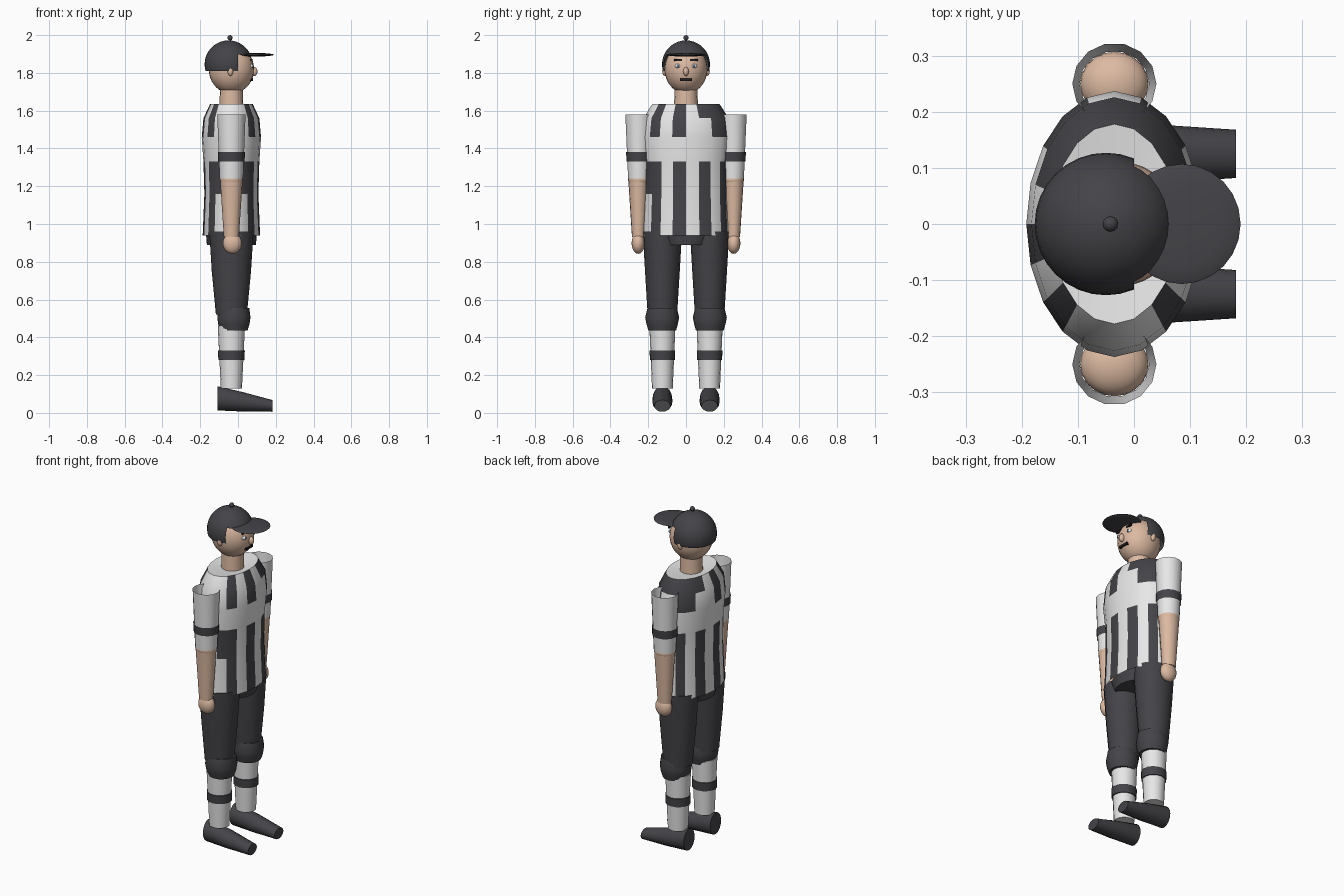
import bpy, bmesh, math
from mathutils import Vector, Matrix

if "Cube" in bpy.data.objects:
    bpy.data.objects.remove(bpy.data.objects["Cube"])


def material(name, rgb):
    m = bpy.data.materials.new(name)
    m.use_nodes = True
    m.diffuse_color = (*rgb, 1)
    m.node_tree.nodes["Principled BSDF"].inputs["Base Color"].default_value = (*rgb, 1)
    return m


DARK = material("charcoal", (0.058, 0.056, 0.064))
WHITE = material("white", (0.8, 0.8, 0.8))
SKIN = material("skin", (0.72, 0.49, 0.36))
BLACK = material("black", (0.015, 0.013, 0.013))
BLUE = material("iris_blue", (0.1, 0.16, 0.25))
CX = -0.035  # body axis


def finish(name, bm, *mats):
    mesh = bpy.data.meshes.new(name)
    bmesh.ops.recalc_face_normals(bm, faces=bm.faces)
    bm.to_mesh(mesh)
    bm.free()
    obj = bpy.data.objects.new(name, mesh)
    bpy.context.collection.objects.link(obj)
    for m in mats:
        mesh.materials.append(m)
    bpy.ops.object.select_all(action="DESELECT")
    obj.select_set(True)
    bpy.context.view_layer.objects.active = obj
    bpy.ops.object.shade_smooth_by_angle(angle=math.radians(40))
    return obj


def loft(name, rings, mat, n=16, caps=True, along_x=False):
    """Skin elliptical rings given as (centre, radius a, radius b)."""
    bm = bmesh.new()
    loops = []
    for centre, a, b in rings:
        loop = []
        for i in range(n):
            t = math.tau * i / n
            u, v = a * math.cos(t), b * math.sin(t)
            offset = Vector((0, u, v)) if along_x else Vector((u, v, 0))
            loop.append(bm.verts.new(Vector(centre) + offset))
        loops.append(loop)
    for lo, hi in zip(loops, loops[1:]):
        for i in range(n):
            j = (i + 1) % n
            bm.faces.new((lo[i], lo[j], hi[j], hi[i]))
    if caps:
        bm.faces.new(loops[0])
        bm.faces.new(loops[-1])
    return finish(name, bm, mat)


def ball(name, centre, radii, mat, u=20, v=12):
    bm = bmesh.new()
    place = Matrix.Translation(centre) @ Matrix.Diagonal((*radii, 1))
    bmesh.ops.create_uvsphere(bm, u_segments=u, v_segments=v, radius=1, matrix=place)
    return finish(name, bm, mat)


def box(name, centre, size, mat):
    bm = bmesh.new()
    place = Matrix.Translation(centre) @ Matrix.Diagonal((*size, 1))
    bmesh.ops.create_cube(bm, size=1, matrix=place)
    return finish(name, bm, mat)


# Striped shirt: each level is (height, radius x, radius y)
levels = [(0.94, 0.152, 0.23), (1.16, 0.143, 0.222), (1.33, 0.148, 0.222),
          (1.46, 0.157, 0.237), (1.56, 0.148, 0.226), (1.635, 0.113, 0.178),
          (1.62, 0.05, 0.05)]
shirt = loft("striped_shirt", [((CX, 0, z), a, b) for z, a, b in levels],
             WHITE, n=20, caps=False)
shirt.data.materials.append(DARK)
stripes = [(-3, -1, 1, 3), (-4, -3, -1, 1, 3), (), (-3, -1, 2, 3),
           (-3, -1, 1, 2, 3, 4), ()]
for p in shirt.data.polygons:
    row, col = divmod(p.index, 20)
    angle = math.asin(math.sin(math.radians(col * 18 + 9)))
    strip = math.floor(math.degrees(angle) / 18)
    p.material_index = int(strip in stripes[row])

loft("pelvis", [((CX, 0, 0.89), 0.13, 0.13), ((CX, 0, 0.955), 0.135, 0.18)], DARK, 20)
loft("neck", [((CX, 0, 1.60), 0.064, 0.064), ((CX, 0, 1.73), 0.06, 0.06)], SKIN)

# Arms and legs, one pass per side
for side, s in (("left", 1), ("right", -1)):
    def limb(part, y, rings, mat, n=16, caps=True, x=CX):
        loft(f"{side}_{part}", [((x, s * y, z), a, b) for z, a, b in rings], mat, n, caps)

    limb("sleeve", 0.25, [(1.24, 0.062, 0.058), (1.58, 0.075, 0.073)], WHITE, 14, False)
    limb("sleeve_band", 0.25, [(1.33, 0.07, 0.066), (1.38, 0.072, 0.069)], DARK, 14, False)
    ball(f"{side}_elbow", (CX, s * 0.25, 1.235), (0.061, 0.057, 0.04), SKIN)
    limb("forearm", 0.252, [(0.93, 0.04, 0.034), (1.24, 0.06, 0.054)], SKIN)
    ball(f"{side}_hand", (-0.03, s * 0.253, 0.898), (0.05, 0.035, 0.056), SKIN)
    limb("thigh", 0.125, [(0.52, 0.082, 0.078), (0.75, 0.104, 0.092),
                          (0.96, 0.117, 0.104)], DARK)
    limb("knee_cuff", 0.126, [(0.435, 0.072, 0.073), (0.47, 0.083, 0.083),
                              (0.505, 0.088, 0.09), (0.555, 0.082, 0.078)], DARK, x=-0.022)
    limb("sock", 0.125, [(0.13, 0.056, 0.055), (0.46, 0.072, 0.069)], WHITE)
    limb("sock_band", 0.125, [(0.28, 0.069, 0.066), (0.33, 0.071, 0.068)], DARK)
    loft(f"{side}_shoe", [((-0.108, s * 0.125, 0.077), 0.052, 0.064),
                          ((0.03, s * 0.125, 0.058), 0.053, 0.051),
                          ((0.182, s * 0.125, 0.037), 0.043, 0.031)],
         DARK, along_x=True)

    # Face features
    ball(f"{side}_ear", (-0.04, s * 0.112, 1.81), (0.016, 0.014, 0.026), SKIN, 10, 8)
    ball(f"{side}_eye", (0.068, s * 0.042, 1.836), (0.013, 0.016, 0.012), WHITE, 12, 8)
    ball(f"{side}_iris", (0.078, s * 0.042, 1.836), (0.006, 0.007, 0.008), BLUE, 10, 6)
    box(f"{side}_eyebrow", (0.071, s * 0.042, 1.868), (0.009, 0.042, 0.011), BLACK)

# Head
ball("head", (CX, 0, 1.82), (0.12, 0.113, 0.13), SKIN, 28, 18)
ball("nose", (0.085, 0, 1.807), (0.018, 0.015, 0.024), SKIN, 12, 8)
box("mouth", (0.07, 0, 1.765), (0.018, 0.062, 0.014), BLACK)

# Cap: a sphere cut low at the back and high over the face
bm = bmesh.new()
bmesh.ops.create_uvsphere(bm, u_segments=32, v_segments=18, radius=0.127,
                          matrix=Matrix.Translation((-0.05, 0, 1.845)))
for point, normal in (((0, 0, 1.81), (0, 0, 1)), ((0, 0, 1.898), (0, 0, 1)),
                      ((0, 0, 0), (1, 0, 0))):
    bmesh.ops.bisect_plane(bm, geom=bm.verts[:] + bm.edges[:] + bm.faces[:],
                           plane_co=point, plane_no=normal)
cut = []
for f in bm.faces:
    c = f.calc_center_median()
    if c.z < 1.81 or (c.x > 0 and c.z < 1.898):
        cut.append(f)
bmesh.ops.delete(bm, geom=cut, context="FACES")
finish("cap", bm, DARK)
ball("cap_button", (-0.042, 0, 1.986), (0.014, 0.014, 0.014), DARK, 12, 8)
ball("cap_brim", (0.085, 0, 1.896), (0.105, 0.107, 0.01), DARK, 24, 8)
